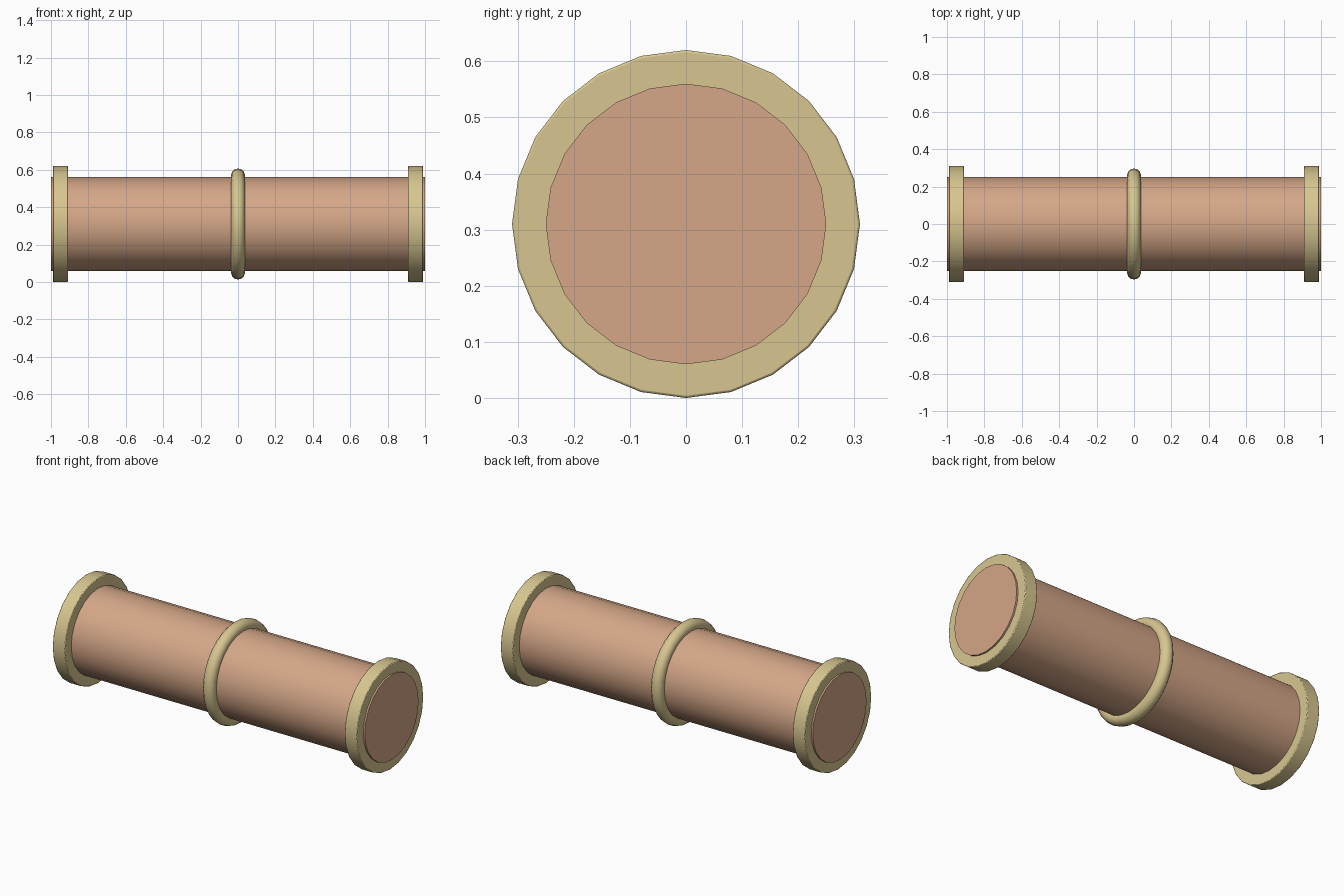
import bpy, math

if "Cube" in bpy.data.objects:
    bpy.data.objects.remove(bpy.data.objects["Cube"])

R_FLANGE = 0.31   # largest radius, so the axis sits at this height
AXIS = (0, math.pi / 2, 0)


def material(name, color):
    m = bpy.data.materials.new(name)
    m.diffuse_color = (*color, 1)
    m.use_nodes = True
    m.node_tree.nodes["Principled BSDF"].inputs["Base Color"].default_value = m.diffuse_color
    return m


copper = material("copper", (0.66, 0.385, 0.245))
brass = material("brass", (0.68, 0.565, 0.28))


def finish(name, mat):
    ob = bpy.context.object
    ob.name = name
    ob.data.materials.append(mat)
    bpy.ops.object.shade_smooth_by_angle(angle=math.radians(35))
    return ob


def cylinder(name, x, radius, length, mat):
    bpy.ops.mesh.primitive_cylinder_add(vertices=24, radius=radius, depth=length,
                                        location=(x, 0, R_FLANGE), rotation=AXIS)
    return finish(name, mat)


# Pipe body
cylinder("pipe", 0, 0.25, 2.0, copper)

# End flanges with a slightly softened rim
for side, x in (("left", -0.95), ("right", 0.95)):
    flange = cylinder(side + "_flange", x, R_FLANGE, 0.08, brass)
    bevel = flange.modifiers.new("rim", 'BEVEL')
    bevel.width = 0.004
    bevel.segments = 2
    bevel.limit_method = 'ANGLE'
    bevel.angle_limit = math.radians(40)

# Rounded band around the middle
bpy.ops.mesh.primitive_torus_add(major_segments=32, minor_segments=12,
                                 major_radius=0.26, minor_radius=0.037,
                                 location=(0, 0, R_FLANGE), rotation=AXIS)
finish("middle_band", brass)
